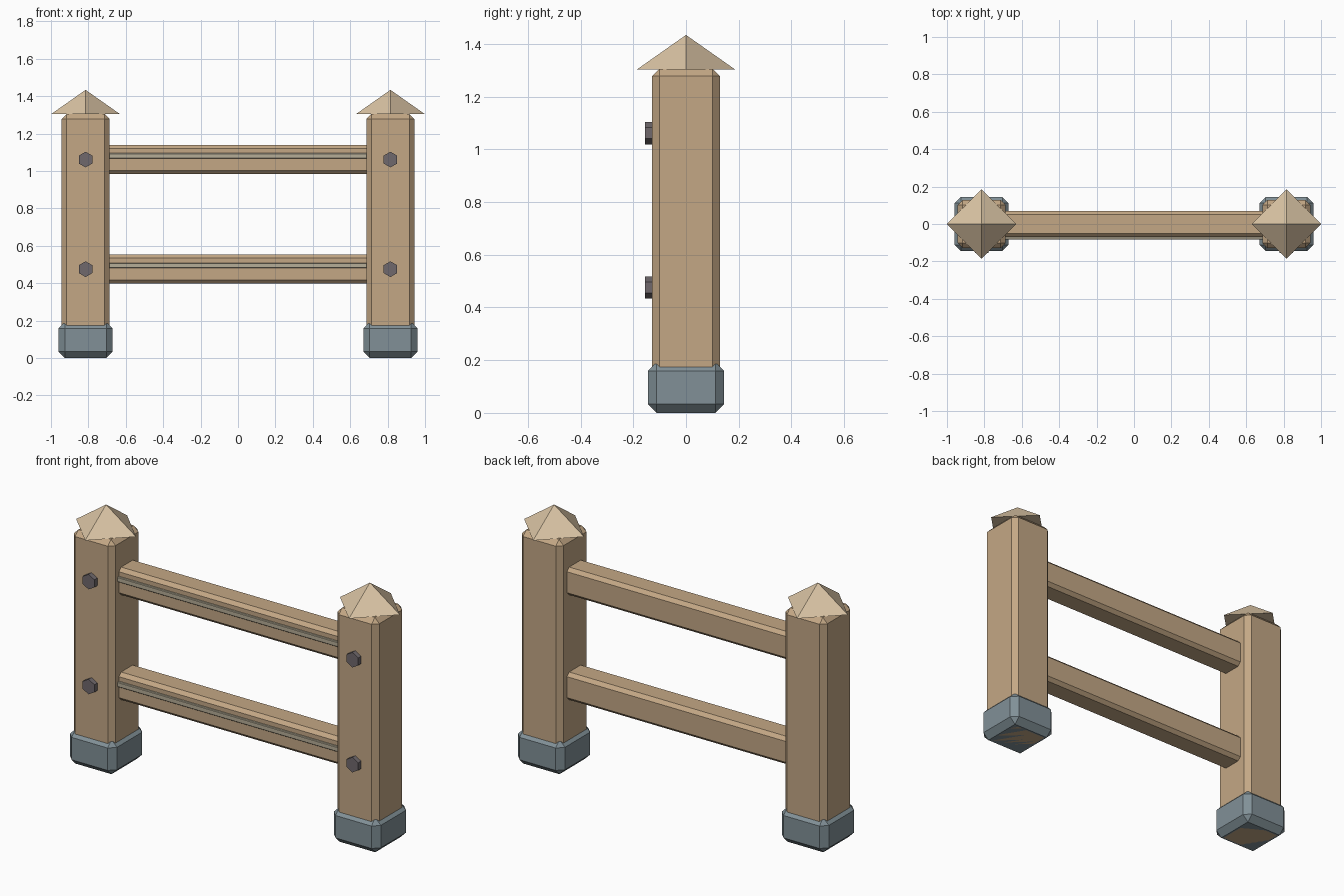
import bpy, bmesh
from math import pi
from mathutils import Matrix

if "Cube" in bpy.data.objects:
    bpy.data.objects.remove(bpy.data.objects["Cube"])


def material(name, rgb):
    m = bpy.data.materials.new(name)
    m.diffuse_color = (*rgb, 1)
    m.use_nodes = True
    m.node_tree.nodes["Principled BSDF"].inputs["Base Color"].default_value = m.diffuse_color
    return m


WOOD = material("wood", (0.55, 0.39, 0.235))
PALE = material("pale_wood", (0.70, 0.55, 0.37))
STONE = material("stone", (0.22, 0.28, 0.31))
IRON = material("iron", (0.16, 0.14, 0.15))
TRIM = material("trim", (0.47, 0.42, 0.31))


def finish(bm, name, mat):
    bmesh.ops.recalc_face_normals(bm, faces=bm.faces)
    me = bpy.data.meshes.new(name)
    bm.to_mesh(me)
    bm.free()
    me.materials.append(mat)
    ob = bpy.data.objects.new(name, me)
    bpy.context.collection.objects.link(ob)


def box(name, centre, size, bevel, mat):
    """Box with a single flat chamfer on every edge."""
    bm = bmesh.new()
    bmesh.ops.create_cube(bm, size=1, matrix=Matrix.Translation(centre) @ Matrix.Diagonal((*size, 1)))
    bmesh.ops.bevel(bm, geom=bm.edges[:], offset=bevel, segments=1, affect='EDGES', clamp_overlap=True)
    finish(bm, name, mat)


def cone(name, centre, sides, r1, r2, depth, rot, mat):
    bm = bmesh.new()
    bmesh.ops.create_cone(bm, cap_ends=True, segments=sides, radius1=r1, radius2=r2, depth=depth,
                          matrix=Matrix.Translation(centre) @ rot)
    bmesh.ops.remove_doubles(bm, verts=bm.verts, dist=1e-5)
    finish(bm, name, mat)


POST_X = 0.815
RAILS = {"lower": 0.475, "upper": 1.061}

for side, s in (("left", -1), ("right", 1)):
    x = s * POST_X
    # post, stone foot and pyramid cap turned corner-on
    box(f"{side}_post", (x, 0, 0.6525), (0.258, 0.258, 1.305), 0.028, WOOD)
    box(f"{side}_foot", (x, 0, 0.0965), (0.29, 0.29, 0.193), 0.034, STONE)
    cone(f"{side}_cap", (x, 0, 1.3685), 4, 0.185, 0, 0.13, Matrix.Identity(4), PALE)
    # hexagonal bolt heads, point up, on the front face
    for level, z in RAILS.items():
        cone(f"{side}_{level}_bolt", (x, -0.14, z), 6, 0.042, 0.042, 0.03,
             Matrix.Rotation(pi / 2, 4, 'X'), IRON)

for level, z in RAILS.items():
    # rail with a raised trim strip along its front
    box(f"{level}_rail", (0, 0, z), (1.42, 0.14, 0.155), 0.019, WOOD)
    box(f"{level}_rail_trim", (0, -0.073, z + 0.02), (1.40, 0.02, 0.028), 0.003, TRIM)
